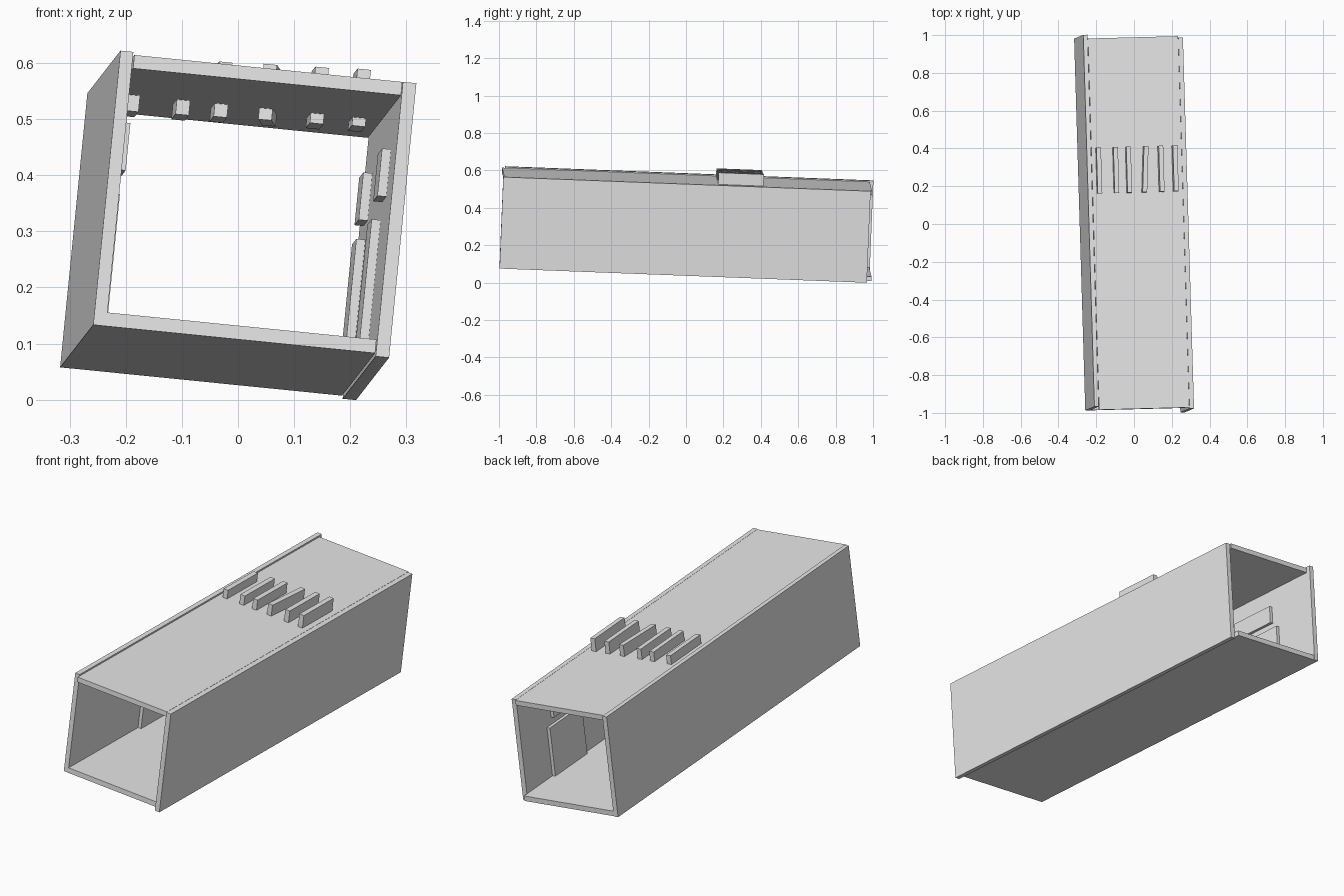
import bpy
from mathutils import Matrix, Vector

if "Cube" in bpy.data.objects:
    bpy.data.objects.remove(bpy.data.objects["Cube"])

# Tilted frame of the duct: across (U), along (V), up (W)
V = Vector((-0.03, 1.0, -0.0385)).normalized()
U = Vector((0.995, 0.026, -0.1))
U = (U - V * U.dot(V)).normalized()
W = U.cross(V)
frame = Matrix.Translation((0, -1, -0.004)) @ Matrix((U, V, W)).transposed().to_4x4()

grey = bpy.data.materials.new("light_grey")
grey.diffuse_color = (0.8, 0.8, 0.8, 1)
grey.use_nodes = True
grey.node_tree.nodes["Principled BSDF"].inputs["Base Color"].default_value = grey.diffuse_color


def box(name, u, v, w, twist=0.0):
    """Box given by its ranges across, along and up in the tilted frame."""
    bpy.ops.mesh.primitive_cube_add(size=1)
    ob = bpy.context.object
    ob.name = name
    mid = Vector((sum(u) / 2, sum(v) / 2 + 1, sum(w) / 2))
    size = Vector((u[1] - u[0], v[1] - v[0], w[1] - w[0], 1))
    ob.data.transform(frame @ Matrix.Translation(mid)
                      @ Matrix.Rotation(twist, 4, 'Z') @ Matrix.Diagonal(size))
    ob.data.materials.append(grey)
    return ob


# Four wall boards, each slipped a little against its neighbours
box("left_wall", (-0.270, -0.247), (-0.985, 0.986), (0.1115, 0.603))
box("right_wall", (0.236, 0.260), (-1.008, 0.958), (0.105, 0.597))
box("top_wall", (-0.245, 0.235), (-1.002, 0.966), (0.573, 0.597))
box("bottom_wall", (-0.247, 0.235), (-0.985, 0.983), (0.1115, 0.136))

# Row of slats standing through the top board
for i, u in enumerate((-0.21, -0.12, -0.052, 0.035, 0.12, 0.195)):
    t = i / 5
    box(f"top_slat_{i + 1}", (u - 0.012, u + 0.012), (0.143, 0.386),
        (0.544 + 0.014 * t, 0.64 + 0.02 * t), -0.06 if i == 3 else 0.0)

# Panels on the inside of both side walls: short upper and tall lower ones
for side, inner, sign in (("left", -0.247, 1), ("right", 0.236, -1)):
    u = sorted((inner - sign * 0.004, inner + sign * 0.016))
    for end, upper_v, lower_v in (("front", -0.65, -0.42), ("back", 0.46, 0.49)):
        box(f"{side}_{end}_upper_panel", u, (upper_v, upper_v + 0.25), (0.405, 0.49))
        box(f"{side}_{end}_lower_panel", u, (lower_v, lower_v + 0.26), (0.13, 0.372))
